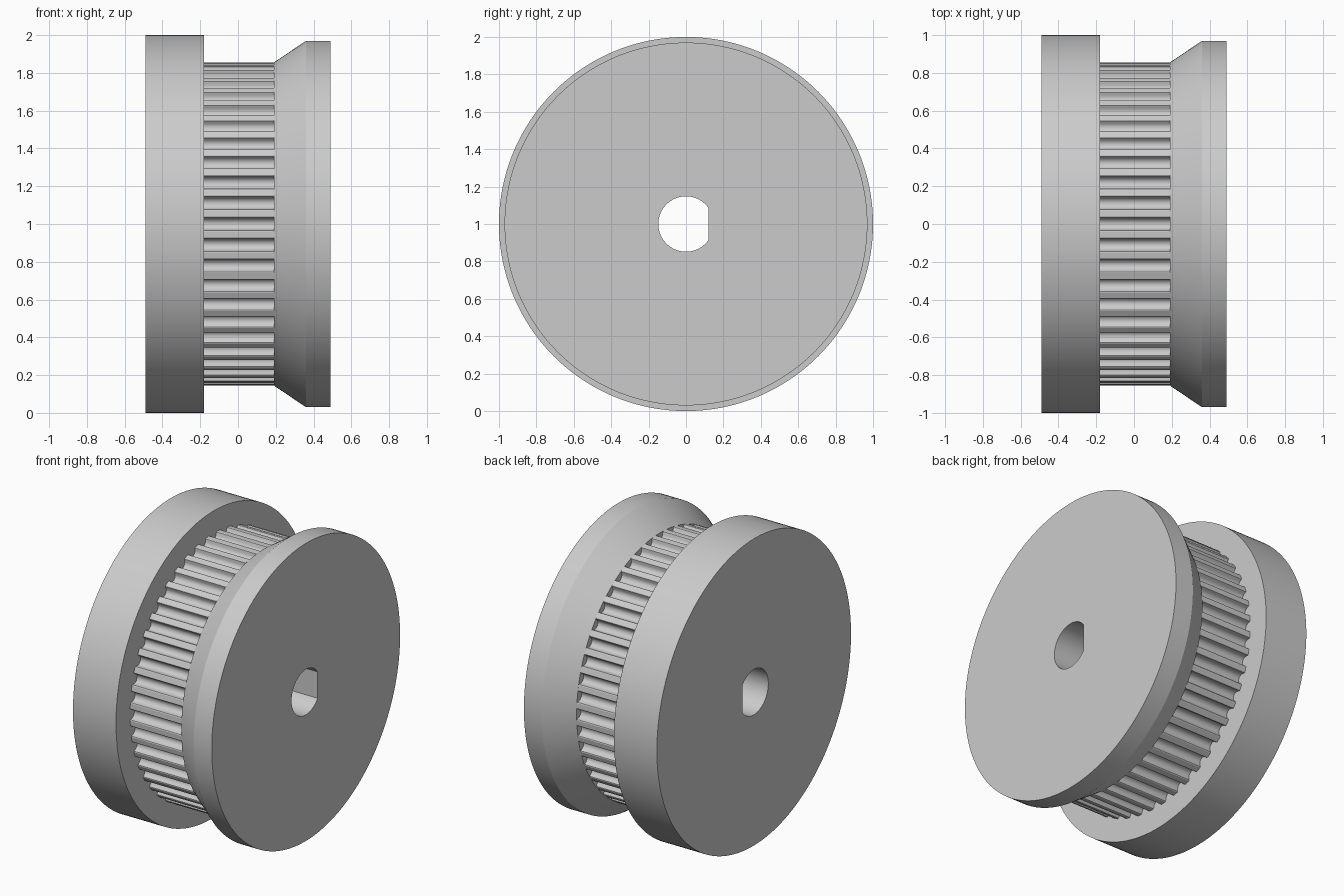
import bpy, bmesh
from math import sin, cos, pi, radians

cube = bpy.data.objects.get("Cube")
if cube:
    bpy.data.objects.remove(cube, do_unlink=True)

SEG = 192          # smooth round sides
TEETH = 48
R_TOOTH = 0.855
R_BORE = 0.148
FLAT = R_BORE * cos(19 * 2 * pi / SEG)   # flat of the D-shaped bore

metal = bpy.data.materials.new("grey metal")
metal.use_nodes = True
grey = (0.6, 0.6, 0.6, 1)
metal.diffuse_color = grey
metal.node_tree.nodes["Principled BSDF"].inputs["Base Color"].default_value = grey


def circle(r):
    return [(r * cos(2 * pi * i / SEG), r * sin(2 * pi * i / SEG)) for i in range(SEG)]


def d_shape():
    return [(min(y, FLAT), z) for y, z in circle(R_BORE)]


def toothed():
    # one groove as (sideways, inward) points: rounded lip, then round bottom
    arc_r, arc_depth = 0.032, 0.011
    arc = [(-arc_r * cos(pi * k / 8), arc_depth + arc_r * sin(pi * k / 8)) for k in range(9)]
    groove = [(-0.040, 0), (-0.035, 0.003)] + arc + [(0.035, 0.003), (0.040, 0)]
    pts = []
    for t in range(TEETH):
        a = 2 * pi * t / TEETH
        for s, d in groove:
            r = (R_TOOTH ** 2 - 0.04 ** 2) ** 0.5 - d
            pts.append((r * cos(a) - s * sin(a), r * sin(a) + s * cos(a)))
    return pts


def skin(bm, rings):
    """Join consecutive (x, outline) rings with quads."""
    loops = [[bm.verts.new((x, y, z + 1)) for y, z in outline] for x, outline in rings]
    for a, b in zip(loops, loops[1:]):
        for i in range(len(a)):
            j = (i + 1) % len(a)
            bm.faces.new((a[i], a[j], b[j], b[i]))


def make_part(name, *skins):
    bm = bmesh.new()
    for rings in skins:
        skin(bm, rings)
    bmesh.ops.remove_doubles(bm, verts=bm.verts, dist=1e-5)
    mesh = bpy.data.meshes.new(name)
    bm.to_mesh(mesh)
    bm.free()
    mesh.materials.append(metal)
    ob = bpy.data.objects.new(name, mesh)
    bpy.context.collection.objects.link(ob)
    bpy.ops.object.select_all(action='DESELECT')
    ob.select_set(True)
    bpy.context.view_layer.objects.active = ob
    bpy.ops.object.shade_smooth_by_angle(angle=radians(30))


bore = d_shape()
x0, x1, x2, x3, x4 = -0.49, -0.18, 0.19, 0.36, 0.49

# wide straight flange
make_part("wide_flange", [(x0, bore), (x0, circle(1)), (x1, circle(1)), (x1, bore), (x0, bore)])

# toothed hub between the flanges, with its bore wall
teeth = toothed()
make_part("toothed_hub", [(x1, teeth), (x2, teeth)], [(x2, bore), (x1, bore)])

# flange with a sloping inner side
rim = circle(0.97)
make_part("sloped_flange", [(x2, bore), (x2, circle(R_TOOTH)), (x3, rim), (x4, rim),
                            (x4, bore), (x2, bore)])
